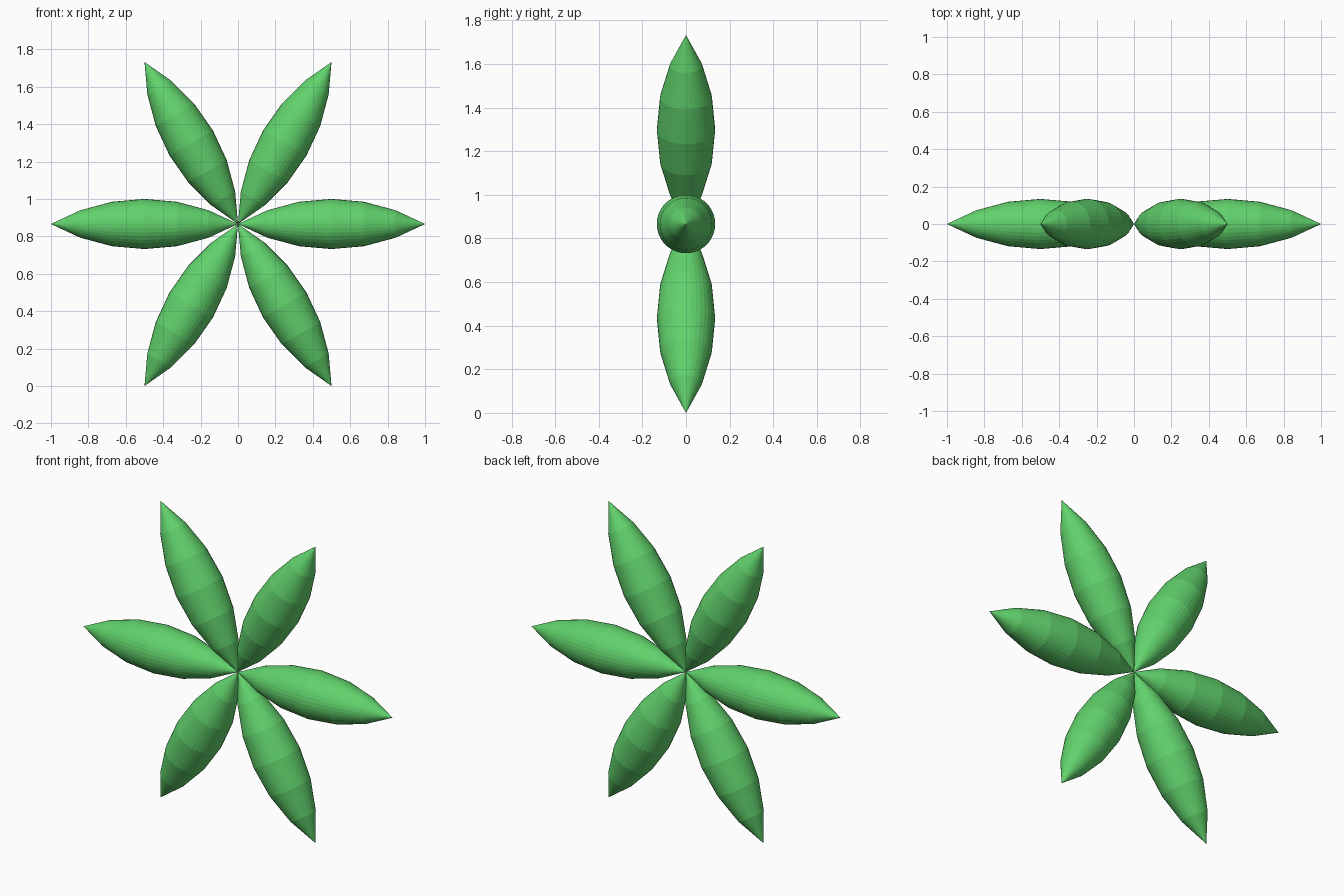
import bpy, bmesh
from math import sin, cos, pi, radians
from mathutils import Matrix

if "Cube" in bpy.data.objects:
    bpy.data.objects.remove(bpy.data.objects["Cube"])

SIDES = 36
CENTRE_Z = sin(radians(60))

green = bpy.data.materials.new("petal_green")
green.diffuse_color = (0.12, 0.65, 0.15, 1)
green.use_nodes = True
green.node_tree.nodes["Principled BSDF"].inputs["Base Color"].default_value = green.diffuse_color

# Petal profile: 60 degree arc of a unit circle, as (distance along axis, radius)
arc = [radians(a) for a in range(-20, 21, 10)]
profile = [(0.5 + sin(a), cos(a) - cos(radians(30))) for a in arc]


def petal_mesh():
    # Lathe the arc round the x axis, with a pointed tip at each end
    bm = bmesh.new()
    rings = [[bm.verts.new((x, r * cos(2 * pi * i / SIDES), r * sin(2 * pi * i / SIDES)))
              for i in range(SIDES)] for x, r in profile]
    inner, outer = bm.verts.new((0, 0, 0)), bm.verts.new((1, 0, 0))
    for i in range(SIDES):
        j = (i + 1) % SIDES
        bm.faces.new((inner, rings[0][j], rings[0][i]))
        bm.faces.new((outer, rings[-1][i], rings[-1][j]))
        for a, b in zip(rings, rings[1:]):
            bm.faces.new((a[i], a[j], b[j], b[i]))
    bmesh.ops.recalc_face_normals(bm, faces=bm.faces)
    mesh = bpy.data.meshes.new("petal")
    bm.to_mesh(mesh)
    bm.free()
    mesh.materials.append(green)
    return mesh


# Six petals fanned round the centre in the xz plane
mesh = petal_mesh()
for k in range(6):
    petal = bpy.data.objects.new(f"petal_{k + 1}", mesh)
    petal.matrix_world = Matrix.Translation((0, 0, CENTRE_Z)) @ Matrix.Rotation(radians(60 * k), 4, 'Y')
    bpy.context.collection.objects.link(petal)
